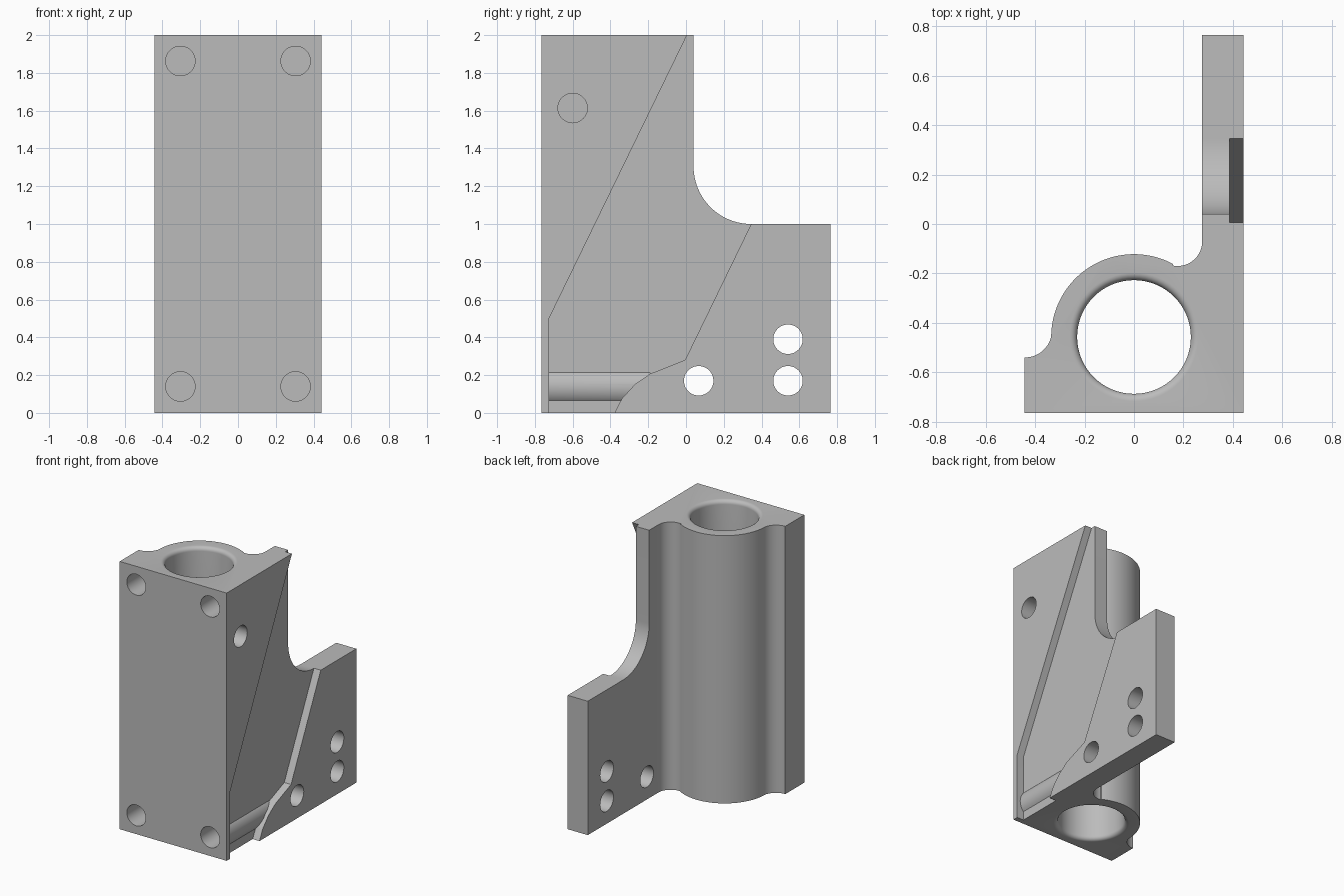
import bpy, bmesh, math
from mathutils import Vector

cube = bpy.data.objects.get("Cube")
if cube:
    bpy.data.objects.remove(cube, do_unlink=True)

grey = bpy.data.materials.new("plain grey")
grey.use_nodes = True
colour = (0.5, 0.5, 0.5, 1)
grey.diffuse_color = colour
grey.node_tree.nodes["Principled BSDF"].inputs["Base Color"].default_value = colour


def arc(cx, cy, r, start, end, steps=16):
    angles = [math.radians(start + (end - start) * i / steps) for i in range(steps + 1)]
    return [(cx + r * math.cos(a), cy + r * math.sin(a)) for a in angles]


def circle(cx, cy, r, steps=48):
    return arc(cx, cy, r, 0, 360, steps)[:-1]


def loft(name, rings):
    """Closed solid through rings of matching points."""
    bm = bmesh.new()
    loops = [[bm.verts.new(p) for p in ring] for ring in rings]
    n = len(loops[0])
    bm.faces.new(loops[0])
    bm.faces.new(loops[-1])
    for a, b in zip(loops, loops[1:]):
        for i in range(n):
            j = (i + 1) % n
            bm.faces.new((a[i], a[j], b[j], b[i]))
    bmesh.ops.recalc_face_normals(bm, faces=bm.faces)
    mesh = bpy.data.meshes.new(name)
    bm.to_mesh(mesh)
    bm.free()
    mesh.materials.append(grey)
    ob = bpy.data.objects.new(name, mesh)
    bpy.context.collection.objects.link(ob)
    return ob


def prism(name, points, axis, low, high):
    place = {"x": lambda u, v, w: Vector((w, u, v)),
             "y": lambda u, v, w: Vector((u, w, v)),
             "z": lambda u, v, w: Vector((u, v, w))}[axis]
    return loft(name, [[place(u, v, w) for u, v in points] for w in (low, high)])


def combine(body, tool, operation="DIFFERENCE"):
    mod = body.modifiers.new("combine", "BOOLEAN")
    mod.operation = operation
    mod.solver = "EXACT"
    mod.object = tool
    tool.hide_render = True
    bpy.ops.object.select_all(action="DESELECT")
    bpy.context.view_layer.objects.active = body
    body.select_set(True)
    bpy.ops.object.modifier_apply(modifier=mod.name)
    bpy.data.objects.remove(tool, do_unlink=True)


# Main body: square front, round bearing housing, flange and coves
BORE_Y = -0.457
outline = [(-0.442, -0.765), (0.442, -0.765), (0.442, 0.765), (0.276, 0.765)]
outline += arc(0.176, -0.07, 0.1, 0, -100)
outline += arc(0, BORE_Y, 0.335, 62, 180, 40)
outline += arc(-0.442, -0.43, 0.11, -6, -90)
body = prism("bearing_bracket", outline, "z", 0, 2)

# Flange step with a curved inner corner
step = [(0.04, 2.1)] + arc(0.345, 1.305, 0.305, 180, 270, 24) + [(0.9, 1), (0.9, 2.1)]
combine(body, prism("step_cutter", step, "x", 0.2, 0.6))

# Slanted shallow recess on the side
recess = [(0.054, 2.1), (-0.725, 0.5), (-0.725, -0.1), (-0.4, -0.1), (-0.378, 0),
          (-0.34, 0.075), (-0.27, 0.152), (-0.19, 0.207), (-0.005, 0.28),
          (0.345, 1), (0.345, 2.1)]
combine(body, prism("recess_cutter", recess, "x", 0.386, 0.6))

# Rounded rib in the recess, around the lower screw hole
combine(body, prism("rib", circle(0.305, 0.14, 0.11), "y", -0.74, -0.19), "UNION")

# Bore with rounded rims
RIM = 0.03
quarter = [math.radians(a) for a in range(0, 91, 15)]
lower = [(0.23 + RIM * (1 - math.cos(a)), RIM * (1 - math.sin(a))) for a in reversed(quarter)]
profile = [(0.26, -0.05)] + lower
profile += [(r, 2 - z) for r, z in reversed(profile)]
rings = [[Vector((x, y, z)) for x, y in circle(0, BORE_Y, r, 64)] for r, z in profile]
combine(body, loft("bore_cutter", rings))

# Blind screw holes in the front and side
for x in (-0.305, 0.305):
    for z in (0.14, 1.863):
        combine(body, prism("front_hole", circle(x, z, 0.078), "y", -0.9, -0.565))
combine(body, prism("side_hole", circle(-0.6, 1.614, 0.078), "x", 0.24, 0.6))

# Through holes in the flange
for y, z in ((0.067, 0.17), (0.54, 0.17), (0.54, 0.39)):
    combine(body, prism("flange_hole", circle(y, z, 0.078), "x", 0.2, 0.6))

body.select_set(True)
bpy.context.view_layer.objects.active = body
bpy.ops.object.shade_smooth_by_angle(angle=math.radians(30))
